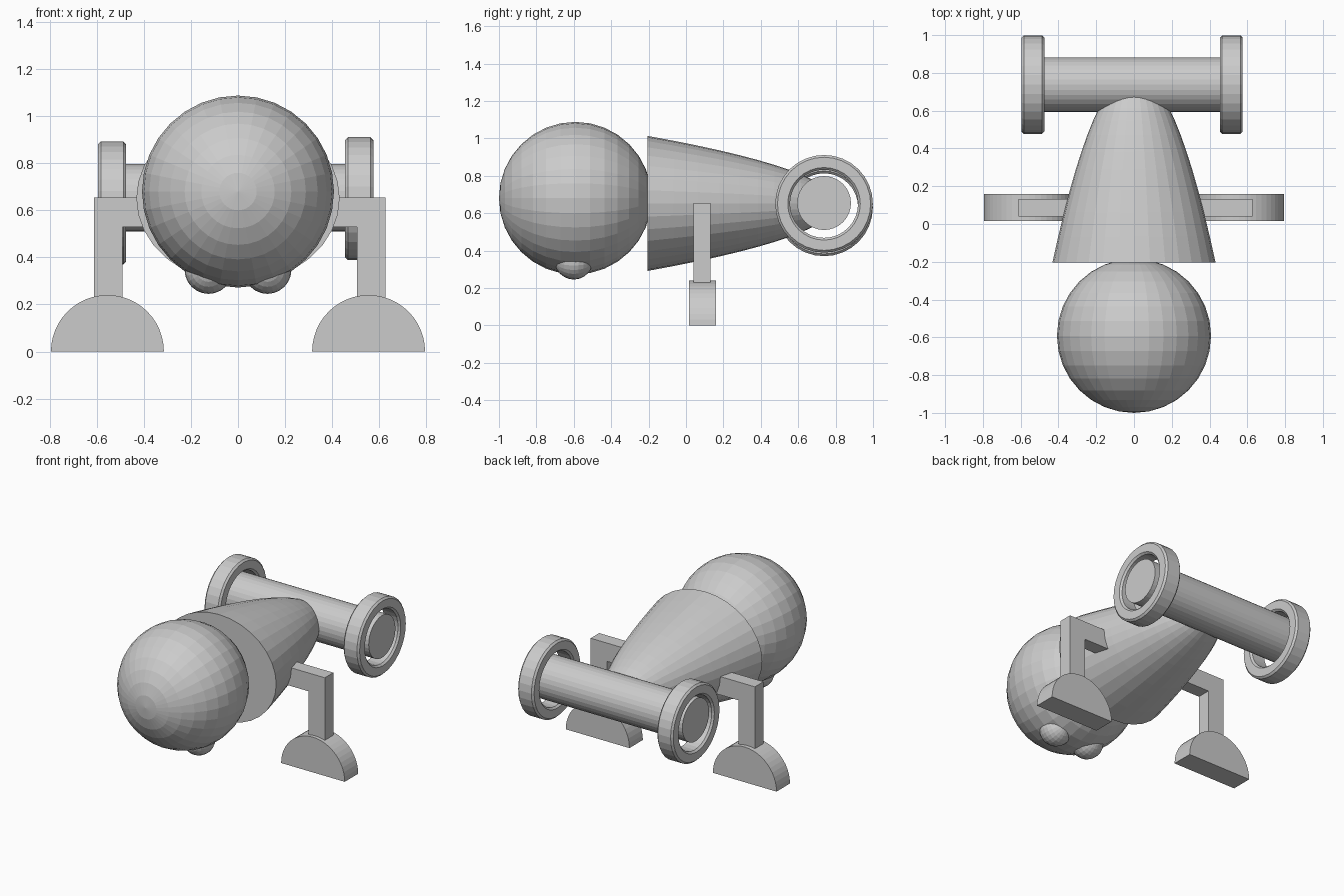
import bpy, bmesh, math
from mathutils import Matrix, Vector

cube = bpy.data.objects.get("Cube")
if cube:
    bpy.data.objects.remove(cube, do_unlink=True)


def finish(name, bm):
    bmesh.ops.recalc_face_normals(bm, faces=bm.faces)
    mesh = bpy.data.meshes.new(name)
    bm.to_mesh(mesh)
    bm.free()
    obj = bpy.data.objects.new(name, mesh)
    bpy.context.collection.objects.link(obj)
    return obj


def ball(name, center, radius, segments, rings):
    # pole points along y
    bm = bmesh.new()
    matrix = Matrix.Translation(center) @ Matrix.Rotation(math.pi / 2, 4, 'X')
    bmesh.ops.create_uvsphere(bm, u_segments=segments, v_segments=rings,
                              radius=radius, matrix=matrix)
    return finish(name, bm)


def add_box(bm, low, high):
    low, high = Vector(low), Vector(high)
    matrix = Matrix.Translation((low + high) / 2) @ Matrix.Diagonal((high - low).to_4d())
    bmesh.ops.create_cube(bm, size=1, matrix=matrix)


def lathe(name, profile, sides, center, axis, squash=1, closed=False):
    """Sweep (offset along axis, radius) points round the x or y axis."""
    bm = bmesh.new()
    rings = []
    for offset, radius in profile:
        ring = []
        for i in range(sides):
            a = math.tau * i / sides
            side, up = radius * math.cos(a), radius * math.sin(a) * squash
            local = (offset, side, up) if axis == 'X' else (side, offset, up)
            ring.append(bm.verts.new(Vector(center) + Vector(local)))
        rings.append(ring)
    pairs = list(zip(rings, rings[1:]))
    if closed:
        pairs.append((rings[-1], rings[0]))
    else:
        bm.faces.new(rings[0])
        bm.faces.new(rings[-1])
    for a, b in pairs:
        for i in range(sides):
            j = (i + 1) % sides
            bm.faces.new((a[i], a[j], b[j], b[i]))
    return finish(name, bm)


# Head and the two bumps beneath it
ball("head", (0, -0.592, 0.68), 0.408, 32, 16)
for side, x in (("right", -0.125), ("left", 0.125)):
    ball(side + "_head_bump", (x, -0.6, 0.347), 0.102, 24, 12)

# Tapered body, a squashed paraboloid whose tip sits inside the axle
front, tip, steps = -0.205, 0.8, 14
body_profile = []
for i in range(steps):
    t = 1 - i / steps
    body_profile.append((tip - (tip - front) * t * t, 0.432 * t))
lathe("body", body_profile, 32, (0, 0, 0.652), 'Y', squash=0.835)

# Rear axle
axle_y = 0.738
lathe("axle", [(-0.59, 0.144), (0.57, 0.144)], 32, (0, axle_y, 0.654), 'X')

# Open wheel rings with chamfered rims
half, rim, bore, bevel = 0.06, 0.261, 0.182, 0.012
wheel_profile = [(-half, bore + bevel), (-half, rim - bevel),
                 (-half + bevel, rim), (half - bevel, rim),
                 (half, rim - bevel), (half, bore + bevel),
                 (half - bevel, bore), (-half + bevel, bore)]
for side, x, z in (("right", -0.535, 0.631), ("left", 0.515, 0.65)):
    lathe(side + "_wheel", wheel_profile, 32, (x, axle_y, z), 'X', closed=True)

# Bent legs on half-disc feet
for side, sign, outer in (("right", -1, 0.612), ("left", 1, 0.627)):
    bm = bmesh.new()
    xs = sorted((sign * outer, sign * 0.3))
    add_box(bm, (xs[0], 0.04, 0.53), (xs[1], 0.132, 0.655))
    xs = sorted((sign * outer, sign * (outer - 0.122)))
    add_box(bm, (xs[0], 0.04, 0.2), (xs[1], 0.132, 0.53))
    finish(side + "_leg", bm)

    bm = bmesh.new()
    arc = [math.pi * i / 24 for i in range(25)]
    face = bm.faces.new([bm.verts.new((sign * 0.555 + 0.24 * math.cos(a), 0.015,
                                       0.24 * math.sin(a))) for a in arc])
    new = bmesh.ops.extrude_face_region(bm, geom=[face])["geom"]
    bmesh.ops.translate(bm, vec=(0, 0.145, 0),
                        verts=[v for v in new if isinstance(v, bmesh.types.BMVert)])
    finish(side + "_foot", bm)
